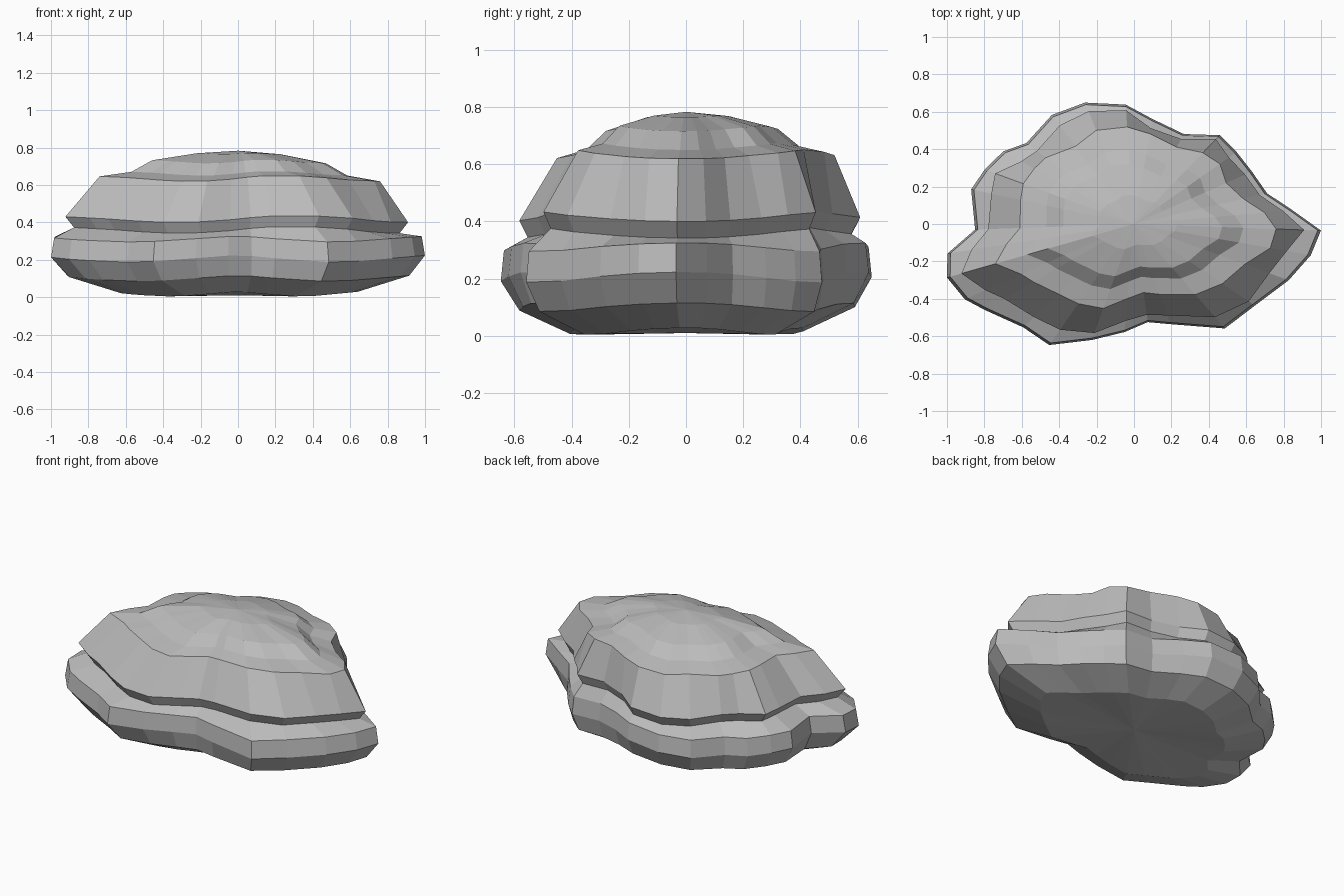
import bpy
import bmesh
from math import radians, cos, sin, hypot

cube = bpy.data.objects.get("Cube")
if cube:
    bpy.data.objects.remove(cube, do_unlink=True)

# One grey stone colour
stone = bpy.data.materials.new("stone_grey")
stone.use_nodes = True
colour = (0.5, 0.5, 0.5, 1)
stone.diffuse_color = colour
stone.node_tree.nodes["Principled BSDF"].inputs["Base Color"].default_value = colour
stone.node_tree.nodes["Principled BSDF"].inputs["Roughness"].default_value = 0.9

# Directions of the outline corners in degrees, then the radius of each layer
angles = [-178, -171, -164, -156, -150, -137, -125, -110, -95, -82,
          -70, -49, -34, -20, -10, -2, 5, 13, 24, 35,
          46, 61, 80, 94, 112, 127, 143, 151, 160, 168]
lower = [.85, 1.01, 1.04, .99, .92, .81, .79, .66, .58, .53,
         .57, .74, .78, .88, .96, 1, .85, .73, .69, .67,
         .66, .55, .57, .64, .7, .73, .72, .8, .85, .89]
upper = [.78, .88, .96, .87, .8, .73, .69, .62, .52, .49,
         .52, .66, .74, .77, .83, .91, .8, .69, .65, .62,
         .63, .52, .52, .61, .65, .66, .65, .69, .79, .78]
shoulder = [.61, .69, .77, .66, .62, .55, .52, .48, .4, .37,
            .4, .5, .57, .63, .74, .76, .7, .6, .54, .56,
            .53, .47, .49, .52, .54, .52, .59, .61, .63, .62]


def ellipse_radius(angle):
    a = radians(angle)
    return 1 / hypot(cos(a) / .98, sin(a) / .63)


# The underside is worn slightly rounder than the ledge above it
underside = [.8 * r + .2 * ellipse_radius(a) for a, r in zip(angles, lower)]

# Layers from bottom to top: outline, scale, height, wave size, wave count
layers = [
    (underside, .64, .016, .012, 4),
    (underside, .92, .1, .015, 4),
    (lower, 1, .205, .018, 4),
    (lower, .983, .31, .015, 4),
    (upper, .95, .36, .018, 3),
    (upper, 1, .418, .018, 3),
    (shoulder, 1, .635, .016, 3),
    (shoulder, .77, .662, .012, 3),
    (shoulder, .62, .725, .01, 3),
    (shoulder, .3, .767, .003, 3),
]


def make_ring(bm, outline, scale, height, wave, count):
    # Wave crests meet on the -x side of the rock
    ring = []
    for angle, radius in zip(angles, outline):
        a = radians(angle)
        r = radius * scale
        z = height + wave * cos(count * (a - radians(180)))
        ring.append(bm.verts.new((r * cos(a), r * sin(a), z)))
    return ring


def fan(bm, ring, height):
    centre = bm.verts.new((0, 0, height))
    for i, v in enumerate(ring):
        bm.faces.new((ring[i - 1], v, centre))


# Layered rock: lofted rings closed with a fan at each end
bm = bmesh.new()
rings = [make_ring(bm, *layer) for layer in layers]
for low, high in zip(rings, rings[1:]):
    for i in range(len(low)):
        bm.faces.new((low[i - 1], low[i], high[i], high[i - 1]))
fan(bm, rings[0], .01)
fan(bm, rings[-1], .783)
bmesh.ops.recalc_face_normals(bm, faces=bm.faces)

mesh = bpy.data.meshes.new("layered_rock")
bm.to_mesh(mesh)
bm.free()
mesh.materials.append(stone)
rock = bpy.data.objects.new("layered_rock", mesh)
bpy.context.collection.objects.link(rock)
